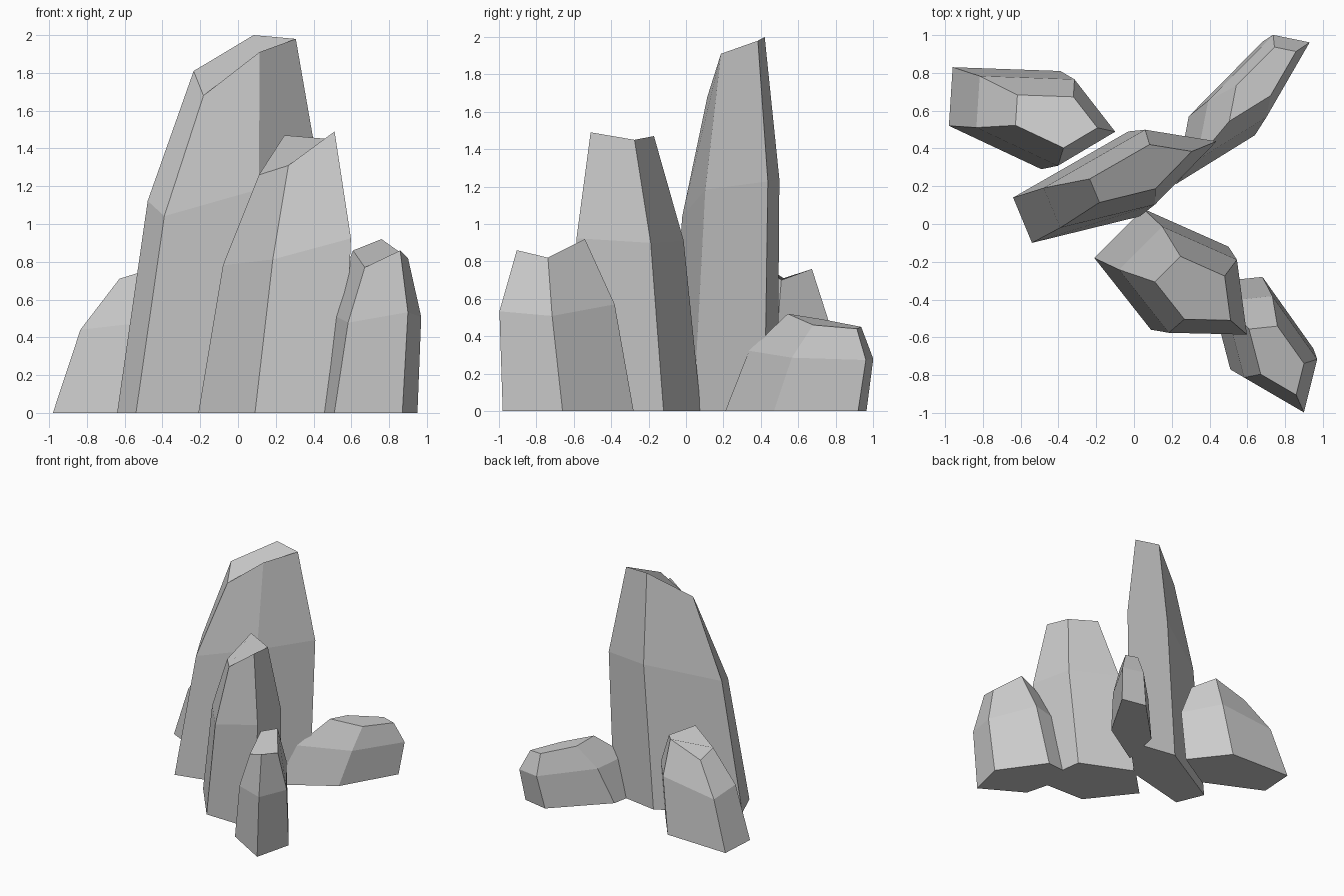
import bpy, bmesh

if "Cube" in bpy.data.objects:
    bpy.data.objects.remove(bpy.data.objects["Cube"])

# Every rock is a five-sided column: footprint, shoulder and crown.
# Shoulder and crown are scaled copies of the footprint, shifted by the lean.
MID_SCALE, TOP_SCALE, MID_HEIGHT = 0.88, 0.52, 0.62


def rock(name, footprint, heights, mid_shift, top_shift):
    bm = bmesh.new()

    def ring(scale, shift, rise):
        return [bm.verts.new((x * scale + shift[0], y * scale + shift[1], h * rise))
                for (x, y), h in zip(footprint, heights)]

    rings = [ring(1, (0, 0), 0),
             ring(MID_SCALE, mid_shift, MID_HEIGHT),
             ring(TOP_SCALE, top_shift, 1)]
    n = len(footprint)
    bm.faces.new(rings[0][::-1])
    bm.faces.new(rings[2])
    for low, high in zip(rings, rings[1:]):
        for i in range(n):
            j = (i + 1) % n
            bm.faces.new((low[i], low[j], high[j], high[i]))
    bmesh.ops.recalc_face_normals(bm, faces=bm.faces)
    mesh = bpy.data.meshes.new(name)
    bm.to_mesh(mesh)
    bm.free()
    bpy.context.collection.objects.link(bpy.data.objects.new(name, mesh))


# Tall central spire
rock("tall_rock",
     [(-.64, .14), (-.54, -.10), (.03, .04), (.40, .42), (-.03, .49)],
     [1.81, 1.68, 1.91, 1.98, 2.0], (.085, .068), (.098, .166))

# Second tallest, in front of the spire
rock("front_rock",
     [(-.21, -.18), (.09, -.56), (.56, -.571), (.50, -.12), (.05, .08)],
     [1.26, 1.31, 1.49, 1.45, 1.47], (.105, -.083), (.22, -.213))

# Small rock at the front right corner
rock("front_right_rock",
     [(.39, -.31), (.51, -.77), (.87, -.98), (.95, -.66), (.68, -.28)],
     [.86, .77, .86, .82, .92], (.134, -.135), (.406, -.395))

# Squat rock at the back left
rock("back_left_rock",
     [(-.96, .83), (-.98, .52), (-.49, .29), (-.145, .495), (-.39, .81)],
     [.66, .71, .79, .70, .76], (.028, .053), (-.118, .252))

# Low rock at the back right
rock("back_right_rock",
     [(.22, .21), (.64, .47), (.90, .92), (.68, .965), (.29, .57)],
     [.52, .46, .44, .45, .49], (.138, .152), (.39, .435))
